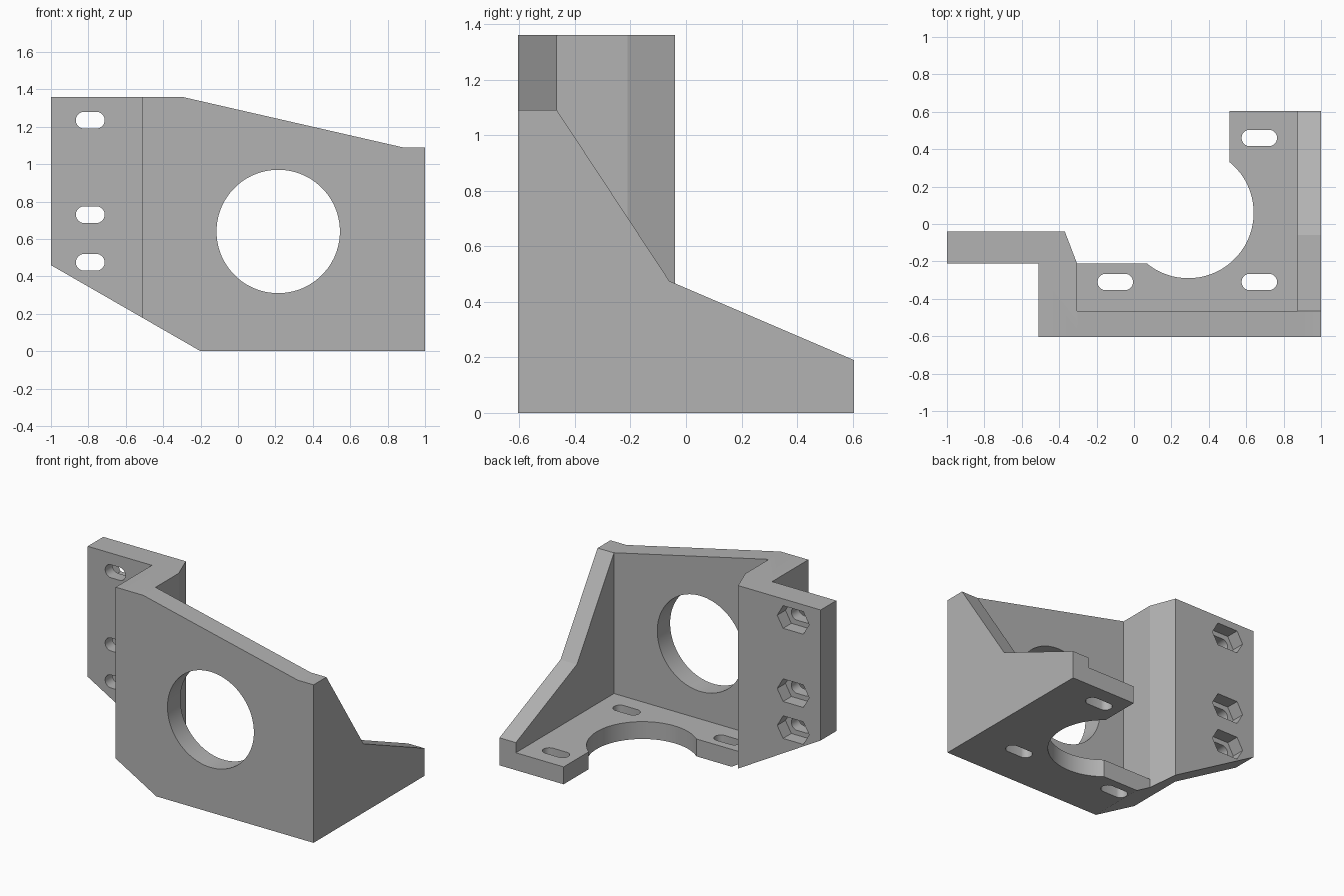
import bpy, bmesh
from math import cos, sin, pi, radians

cube = bpy.data.objects.get("Cube")
if cube:
    bpy.data.objects.remove(cube, do_unlink=True)

grey = bpy.data.materials.new("plain grey")
grey.use_nodes = True
colour = (0.45, 0.45, 0.45, 1)
grey.diffuse_color = colour
grey.node_tree.nodes["Principled BSDF"].inputs["Base Color"].default_value = colour


def prism(name, outline, axis, low, high):
    """Extrude a 2D outline along one axis."""
    place = {"x": lambda a, b, h: (h, a, b),
             "y": lambda a, b, h: (a, h, b),
             "z": lambda a, b, h: (a, b, h)}[axis]
    bm = bmesh.new()
    rings = [[bm.verts.new(place(a, b, h)) for a, b in outline] for h in (low, high)]
    for ring in rings:
        bm.faces.new(ring)
    n = len(outline)
    for i in range(n):
        j = (i + 1) % n
        bm.faces.new((rings[0][i], rings[0][j], rings[1][j], rings[1][i]))
    bmesh.ops.recalc_face_normals(bm, faces=bm.faces)
    mesh = bpy.data.meshes.new(name)
    bm.to_mesh(mesh)
    bm.free()
    mesh.materials.append(grey)
    obj = bpy.data.objects.new(name, mesh)
    bpy.context.collection.objects.link(obj)
    return obj


def round_outline(cx, cy, radius, stretch=0, sides=32, turn=0.5):
    """Circle or polygon whose halves are pulled apart sideways."""
    points = []
    for i in range(sides):
        a = (i + turn) * 2 * pi / sides
        shift = stretch if cos(a) > 0 else -stretch
        points.append((cx + radius * cos(a) + shift, cy + radius * sin(a)))
    return points


def combine(target, tool, operation):
    """Apply a boolean and discard the tool."""
    mod = target.modifiers.new(operation, "BOOLEAN")
    mod.operation, mod.object, mod.solver = operation, tool, "EXACT"
    graph = bpy.context.evaluated_depsgraph_get()
    mesh = bpy.data.meshes.new_from_object(target.evaluated_get(graph))
    target.modifiers.clear()
    target.data = mesh
    bpy.data.objects.remove(tool, do_unlink=True)


# Stepped upright wall: side flange, web and front plate
bracket = prism("mounting_bracket", [
    (-1, -0.04), (-1, -0.21), (-0.51, -0.21), (-0.51, -0.605), (1, -0.605),
    (1, -0.465), (-0.305, -0.465), (-0.305, -0.21), (-0.37, -0.04)], "z", -0.1, 1.5)

# Foot plate and gusset rib
foot = prism("foot_plate", [
    (-0.45, -0.55), (0.95, -0.55), (0.95, 0.605), (0.51, 0.605),
    (0.51, -0.21), (-0.45, -0.21)], "z", 0, 0.12)
rib = prism("side_rib", [
    (-0.55, 0), (0.605, 0), (0.605, 0.19), (-0.06, 0.475),
    (-0.465, 1.09), (-0.55, 1.09)], "x", 0.875, 1)
combine(bracket, foot, "UNION")
combine(bracket, rib, "UNION")

# Trim everything to the chamfered front silhouette
silhouette = prism("silhouette", [
    (-1.2, 1.36), (-0.3, 1.36), (0.88, 1.09), (1.2, 1.09), (1.2, 0),
    (-0.2, 0), (-1.2, 0.575)], "y", -1, 1)
combine(bracket, silhouette, "INTERSECT")

# Large bores through the front plate and the foot
bores = [prism("front_bore", round_outline(0.215, 0.64, 0.33, sides=64), "y", -0.7, -0.4),
         prism("foot_bore", round_outline(0.29, 0.06, 0.35, sides=64), "z", -0.1, 0.2)]

# Foot slots
for x, y in ((-0.1, -0.31), (0.67, -0.31), (0.67, 0.46)):
    bores.append(prism("foot_slot", round_outline(x, y, 0.044, 0.051), "z", -0.1, 0.2))

# Flange slots with stretched hexagonal nut pockets behind
for z in (1.235, 0.73, 0.475):
    bores.append(prism("flange_slot", round_outline(-0.79, z, 0.045, 0.032), "y", -0.3, 0.1))
    bores.append(prism("nut_pocket", round_outline(-0.79, z, 0.09, 0.032, 6, 0), "y", -0.13, 0.1))

for bore in bores:
    combine(bracket, bore, "DIFFERENCE")

bpy.ops.object.select_all(action="DESELECT")
bracket.select_set(True)
bpy.context.view_layer.objects.active = bracket
bpy.ops.object.shade_smooth_by_angle(angle=radians(15))
